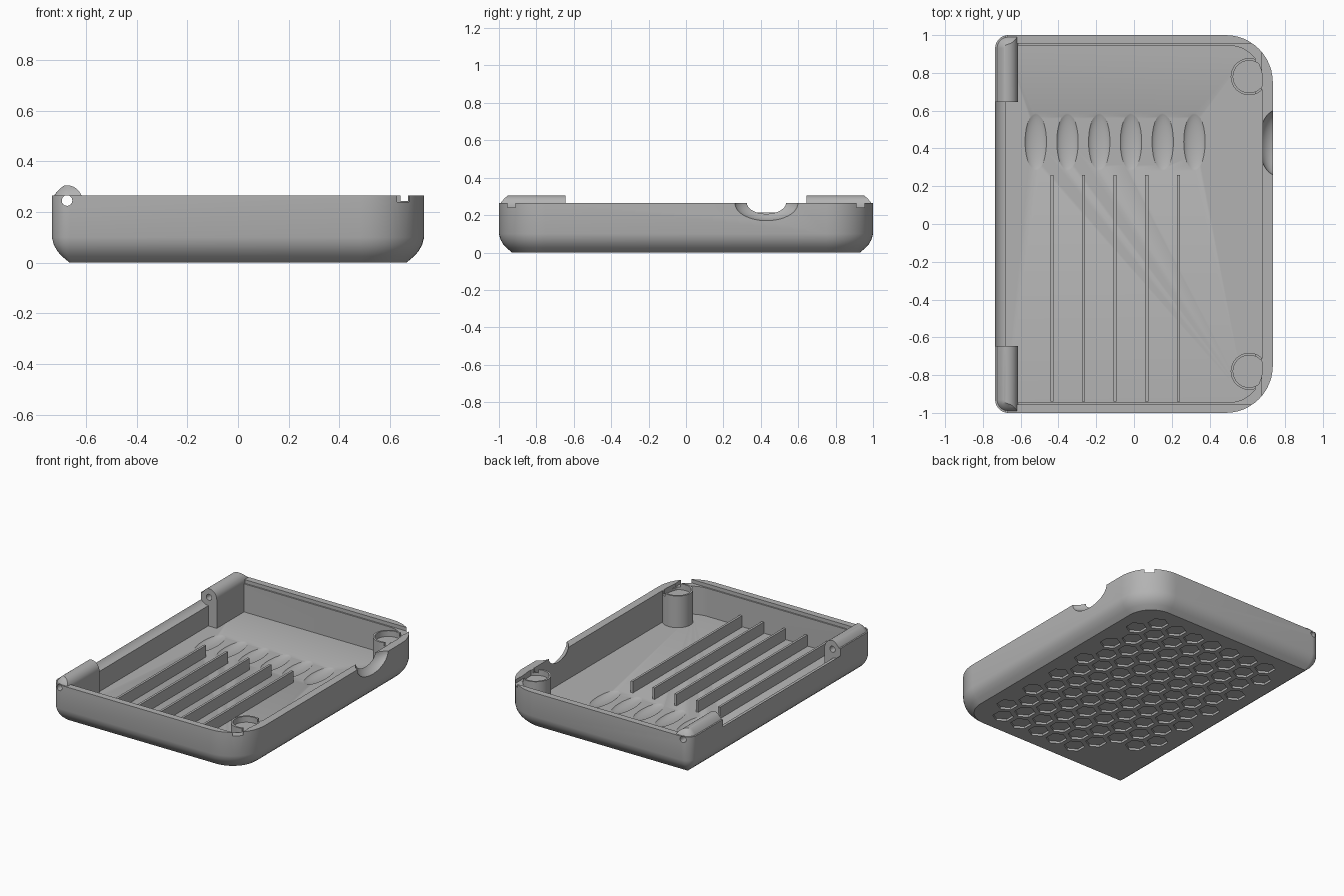
import bpy, bmesh, math
from mathutils import Matrix, Vector

old = bpy.data.objects.get("Cube")
if old:
    bpy.data.objects.remove(old, do_unlink=True)

grey = bpy.data.materials.new("plain_grey")
grey.use_nodes = True
grey.diffuse_color = (0.45, 0.45, 0.45, 1)
grey.node_tree.nodes["Principled BSDF"].inputs["Base Color"].default_value = (0.45, 0.45, 0.45, 1)

HX, HY, TOP, FLOOR = 0.735, 1.0, 0.265, 0.045
PIN_X, PIN_Z = -0.675, 0.245


def finish(bm, name):
    bmesh.ops.recalc_face_normals(bm, faces=bm.faces)
    mesh = bpy.data.meshes.new(name)
    bm.to_mesh(mesh)
    bm.free()
    mesh.materials.append(grey)
    ob = bpy.data.objects.new(name, mesh)
    bpy.context.collection.objects.link(ob)
    return ob


def outline(off, r_left, r_right, steps=12):
    """Rounded rectangle with different corner radii on the two long sides."""
    pts = []
    for k, (sx, sy) in enumerate([(1, 1), (-1, 1), (-1, -1), (1, -1)]):
        r = max((r_right if sx > 0 else r_left) - off, 0.008)
        cx, cy = sx * (HX - off - r), sy * (HY - off - r)
        for i in range(steps + 1):
            a = math.pi / 2 * (k + i / steps)
            pts.append((cx + r * math.cos(a), cy + r * math.sin(a)))
    return pts


def loft(name, rings, r_left=0.07, r_right=0.25):
    """Closed solid through (inset, height) rings."""
    bm = bmesh.new()
    loops = [[bm.verts.new((x, y, z)) for x, y in outline(off, r_left, r_right)]
             for off, z in rings]
    for a, b in zip(loops, loops[1:]):
        for i in range(len(a)):
            j = (i + 1) % len(a)
            bm.faces.new((a[i], a[j], b[j], b[i]))
    bm.faces.new(loops[0][::-1])
    bm.faces.new(loops[-1])
    return finish(bm, name)


def box(name, lo, hi):
    lo, hi = Vector(lo), Vector(hi)
    bm = bmesh.new()
    bmesh.ops.create_cube(bm, size=1, matrix=Matrix.Translation((lo + hi) / 2)
                          @ Matrix.Diagonal((*(hi - lo), 1)))
    return finish(bm, name)


def cylinder(name, centre, r, length, axis="Z", sides=48):
    bm = bmesh.new()
    turn = Matrix.Rotation(math.pi / 2, 4, "X") if axis == "Y" else Matrix()
    bmesh.ops.create_cone(bm, cap_ends=True, segments=sides, radius1=r, radius2=r,
                          depth=length, matrix=Matrix.Translation(centre) @ turn)
    return finish(bm, name)


def ellipsoid(name, centre, radii):
    bm = bmesh.new()
    bmesh.ops.create_uvsphere(bm, u_segments=40, v_segments=24, radius=1,
                              matrix=Matrix.Translation(centre) @ Matrix.Diagonal((*radii, 1)))
    return finish(bm, name)


def combine(ob, tool, how="DIFFERENCE"):
    """Apply a boolean and discard the tool."""
    mod = ob.modifiers.new("bool", "BOOLEAN")
    mod.operation, mod.solver, mod.object = how, "EXACT", tool
    deps = bpy.context.evaluated_depsgraph_get()
    result = bpy.data.meshes.new_from_object(ob.evaluated_get(deps))
    ob.modifiers.clear()
    ob.data = result
    bpy.data.objects.remove(tool, do_unlink=True)


# Tray shell with rounded lower edge
tray = loft("tray", [(0.07, 0), (0.04, 0.025), (0.022, 0.045), (0.008, 0.07),
                     (0, 0.1), (0, TOP)])
combine(tray, loft("cavity", [(0.055, FLOOR), (0.055, 0.4)], 0.06, 0.235))
# Square rabbet along the rim
combine(tray, box("rabbet", (-0.68, -0.955, 0.24), (0.675, 0.955, 0.4)))
# Thumb scoop in the opening side
combine(tray, ellipsoid("scoop", (0.76, 0.43, TOP), (0.1, 0.175, 0.098)))
# Clearance between the hinge knuckles
combine(tray, cylinder("clearance", (PIN_X, 0, 0.26), 0.075, 1.29, "Y"))
combine(tray, cylinder("pin_hole", (PIN_X, 0, PIN_Z), 0.021, 2.2, "Y", 16))

# Row of shallow oval dishes in the floor
for i in range(6):
    combine(tray, ellipsoid("dish", (-0.52 + 0.168 * i, 0.435, FLOOR + 0.012),
                            (0.062, 0.166, 0.03)))

# Honeycomb pits underneath, leaving one plain patch
bm = bmesh.new()
pitch, depth = 0.15, 0.015
row_step = pitch * math.sqrt(3) / 2
for row in range(-6, 7):
    shift = pitch / 2 if row % 2 else 0
    for col in range(-5, 6):
        x, y = col * pitch + shift, row * row_step
        in_patch = abs(x + 0.43) < 0.17 and abs(y + 0.68) < 0.13
        in_corner = x > 0.5 and abs(y) > 0.75
        if abs(x) > 0.58 or abs(y) > 0.86 or in_patch or in_corner:
            continue
        bmesh.ops.create_cone(bm, cap_ends=True, segments=6, radius1=0.068, radius2=0.068,
                              depth=2 * depth, matrix=Matrix.Translation((x, y, 0)))
combine(tray, finish(bm, "honeycomb"))
parts = [tray]

# Hinge knuckles, trimmed to the rounded outer shape
for side, sy in (("front", -1), ("back", 1)):
    mid, length = sy * 0.825, 0.36
    knuckle = cylinder(side + "_hinge", (PIN_X, mid, PIN_Z), 0.06, length, "Y")
    y0, y1 = mid - length / 2, mid + length / 2
    combine(knuckle, box("post", (-0.725, y0, FLOOR - 0.005), (-0.615, y1, PIN_Z)), "UNION")
    combine(knuckle, loft("envelope", [(0.045, 0.03), (0.002, 0.1), (0.002, 0.245),
                                       (0.012, 0.27), (0.03, 0.29), (0.055, 0.31)]),
            "INTERSECT")
    combine(knuckle, cylinder("pin_hole", (PIN_X, 0, PIN_Z), 0.021, 2.2, "Y", 16))
    parts.append(knuckle)

    # Round corner boss with a pocket and a slot
    x, y = 0.61, sy * 0.78
    bottom = FLOOR - 0.001
    boss = cylinder(side + "_boss", (x, y, (TOP + bottom) / 2), 0.098, TOP - bottom)
    combine(boss, cylinder("pocket", (x, y, TOP), 0.085, 0.08))
    combine(boss, box("slot", (0.642, y - 0.2, 0.243), (0.672, y + 0.2, 0.4)))
    parts.append(boss)

# Thin upright dividers
for i in range(5):
    x = -0.435 + 0.1675 * i
    parts.append(box(f"divider_{i + 1}", (x - 0.008, -0.94, FLOOR - 0.005),
                     (x + 0.008, 0.26, 0.125)))

bpy.ops.object.select_all(action="DESELECT")
for ob in parts:
    ob.select_set(True)
bpy.context.view_layer.objects.active = tray
bpy.ops.object.shade_smooth_by_angle(angle=math.radians(30))
